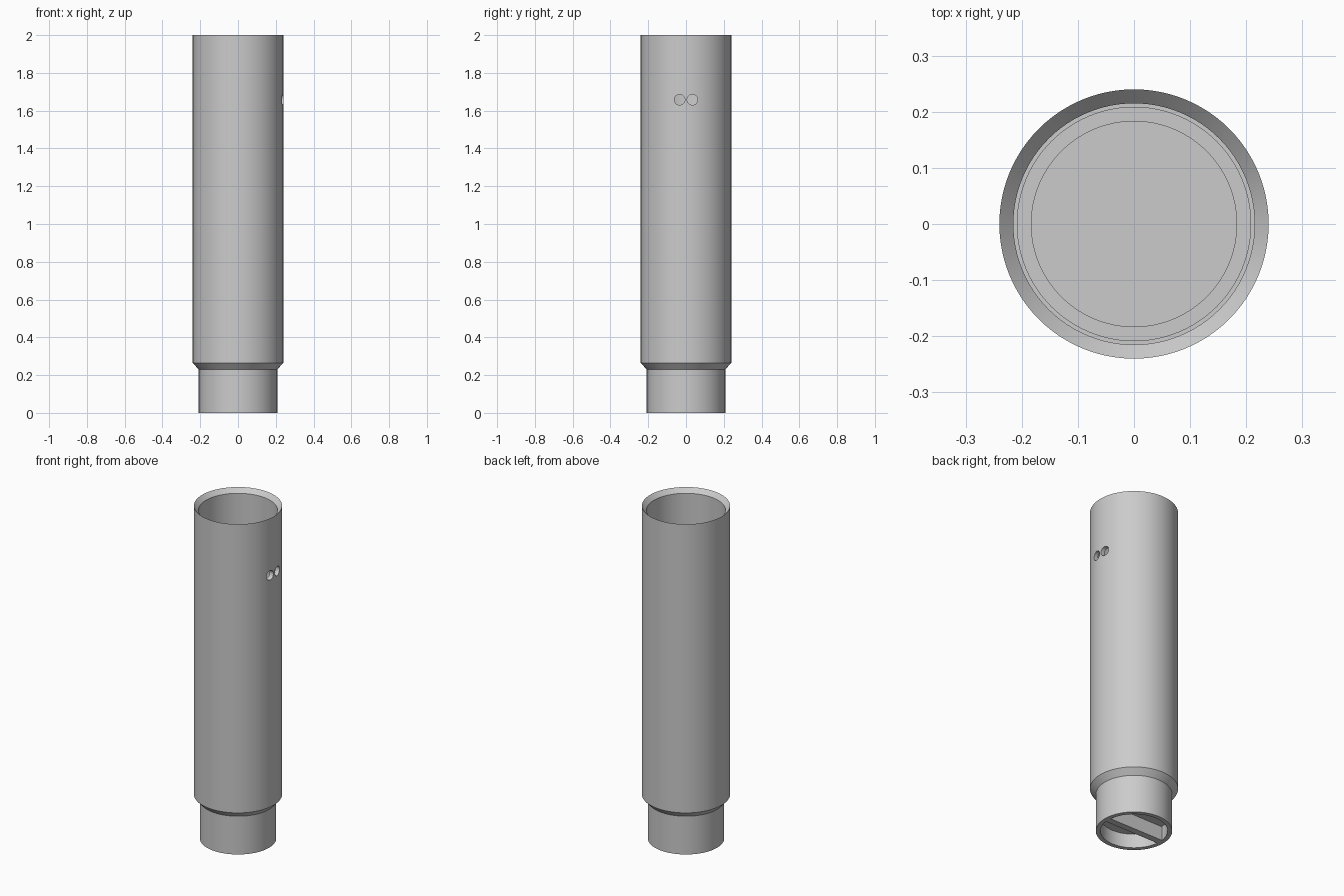
import bpy, bmesh, math
from mathutils import Matrix, Vector

if "Cube" in bpy.data.objects:
    bpy.data.objects.remove(bpy.data.objects["Cube"], do_unlink=True)

grey = bpy.data.materials.new("grey metal")
grey.use_nodes = True
grey.diffuse_color = (0.6, 0.6, 0.6, 1)
grey.node_tree.nodes["Principled BSDF"].inputs["Base Color"].default_value = (0.6, 0.6, 0.6, 1)


def finish(name, bm):
    bmesh.ops.recalc_face_normals(bm, faces=bm.faces)
    mesh = bpy.data.meshes.new(name)
    bm.to_mesh(mesh)
    bm.free()
    mesh.materials.append(grey)
    obj = bpy.data.objects.new(name, mesh)
    bpy.context.collection.objects.link(obj)
    return obj


def select(obj):
    bpy.ops.object.select_all(action='DESELECT')
    obj.select_set(True)
    bpy.context.view_layer.objects.active = obj


def smooth(obj):
    select(obj)
    bpy.ops.object.shade_smooth_by_angle(angle=math.radians(30))


def lathe(name, profile, closed, segments=96):
    """Spin (radius, height) points around the z axis."""
    bm = bmesh.new()
    verts = [bm.verts.new((r, 0, z)) for r, z in profile]
    pairs = list(zip(verts, verts[1:]))
    if closed:
        pairs.append((verts[-1], verts[0]))
    edges = [bm.edges.new(p) for p in pairs]
    bmesh.ops.spin(bm, geom=verts + edges, cent=(0, 0, 0), axis=(0, 0, 1),
                   angle=math.tau, steps=segments, use_merge=True)
    bmesh.ops.remove_doubles(bm, verts=bm.verts, dist=1e-5)
    return finish(name, bm)


# Main tube: chamfered foot, inward-sloping rim, bore with a small ledge
tube = lathe("tube_body", [
    (0.208, 0.23), (0.24, 0.265), (0.24, 1.58), (0.24, 1.74), (0.24, 2.0),
    (0.215, 1.974), (0.215, 1.74), (0.215, 1.58), (0.215, 0.26), (0.208, 0.26)], True)

# Pair of small round holes through the +x wall
bm = bmesh.new()
for side in (-1, 1):
    place = Matrix.Translation((0.23, side * 0.034, 1.658)) @ Matrix.Rotation(math.pi / 2, 4, 'Y')
    bmesh.ops.create_cone(bm, cap_ends=True, segments=32, radius1=0.028,
                          radius2=0.028, depth=0.1, matrix=place)
cutter = finish("hole_cutter", bm)
cutter.hide_render = True
cut = tube.modifiers.new("holes", 'BOOLEAN')
cut.operation = 'DIFFERENCE'
cut.solver = 'EXACT'
cut.object = cutter
select(tube)
bpy.ops.object.modifier_apply(modifier=cut.name)
bpy.data.objects.remove(cutter, do_unlink=True)
smooth(tube)

# Narrow neck: a cup above and a recess below a closed floor
neck = lathe("neck", [
    (0, 0.1), (0.183, 0.1), (0.183, 0.25), (0.208, 0.25),
    (0.208, 0), (0.183, 0), (0.183, 0.085), (0, 0.085)], False)
smooth(neck)

# Flat bar across the recess under the neck
bm = bmesh.new()
bmesh.ops.create_cube(bm, size=1)
bmesh.ops.scale(bm, vec=Vector((0.37, 0.04, 0.09)), verts=bm.verts)
bmesh.ops.translate(bm, vec=Vector((0, 0, 0.045)), verts=bm.verts)
finish("bottom_bar", bm)
